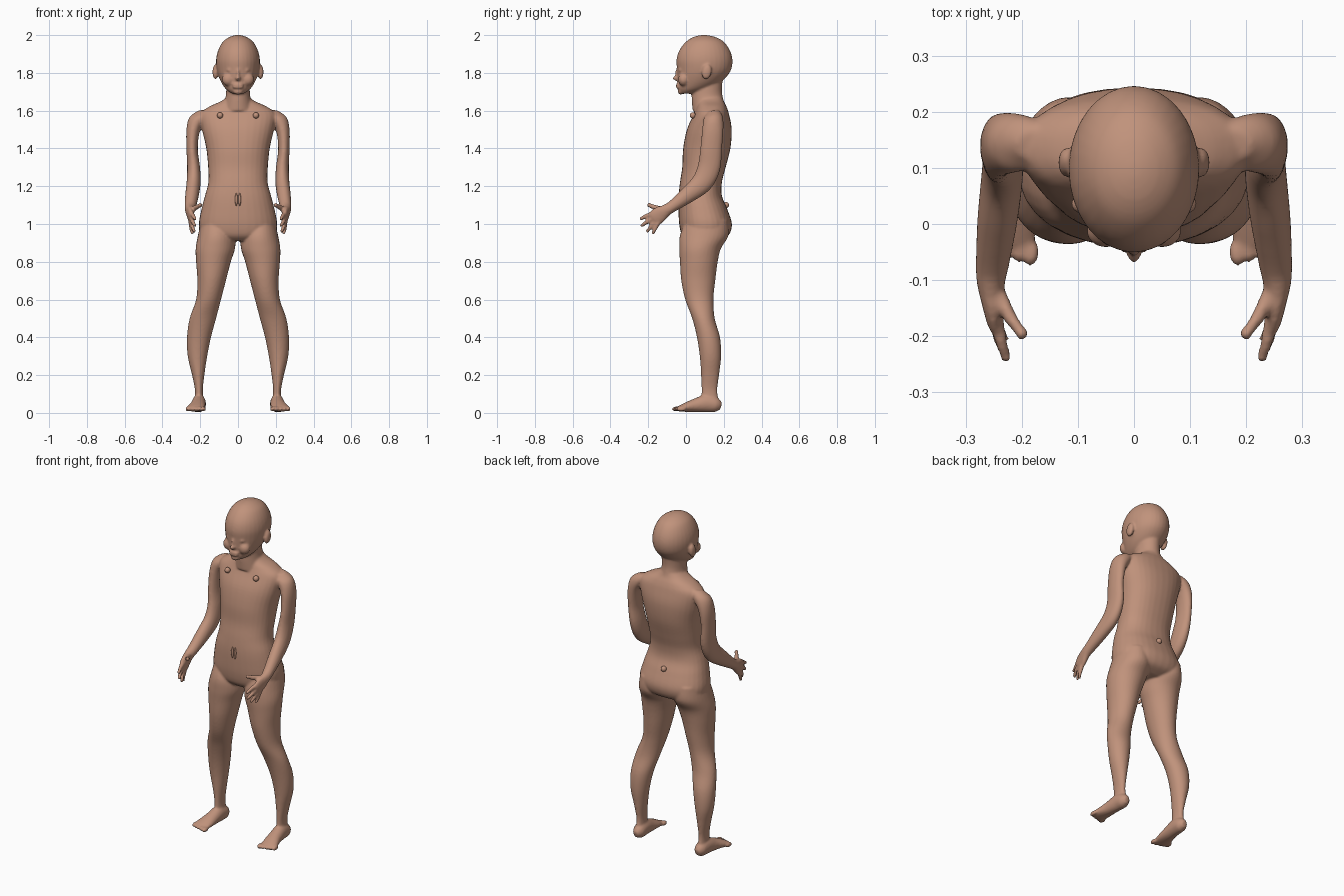
import bpy, bmesh, math
from mathutils import Vector, Matrix

skin = bpy.data.materials.new("warm tan")
skin.diffuse_color = (0.53, 0.29, 0.20, 1)
bm = bmesh.new()
X = Vector((1, 0, 0))


def spline(rows, steps=5):
    """Smooth curve through rows of numbers."""
    out = []
    for i in range(len(rows) - 1):
        p = [rows[max(i - 1, 0)], rows[i], rows[i + 1], rows[min(i + 2, len(rows) - 1)]]
        for k in range(steps):
            t = k / steps
            out.append([0.5 * (2 * b + (c - a) * t + (2 * a - 5 * b + 4 * c - d) * t * t
                               + (3 * b - a - 3 * c + d) * t ** 3) for a, b, c, d in zip(*p)])
    return out + [list(rows[-1])]


def loft(rows, flat=False, power=1.0, n=32):
    """Rows of (x, y, z, half width, half depth); flat keeps rings level."""
    rows = spline(rows)
    rings = []
    for i, (x, y, z, rx, rd) in enumerate(rows):
        a, b = rows[max(i - 1, 0)], rows[min(i + 1, len(rows) - 1)]
        tan = Vector((0, b[1] - a[1], b[2] - a[2])).normalized()
        d = Vector((0, 1, 0)) if flat else tan.cross(X)
        ring = []
        for k in range(n):
            c, s = math.cos(math.tau * k / n), math.sin(math.tau * k / n)
            c = math.copysign(abs(c) ** power, c)
            s = math.copysign(abs(s) ** power, s)
            ring.append(bm.verts.new(Vector((x, y, z)) + X * max(rx, .002) * c + d * max(rd, .002) * s))
        rings.append(ring)
    for r, q in zip(rings, rings[1:]):
        for k in range(n):
            bm.faces.new((r[k], r[(k + 1) % n], q[(k + 1) % n], q[k]))
    bm.faces.new(rings[0])
    bm.faces.new(rings[-1])


def stack(rows, power=1.0):
    """Rows of (z, x inner, x outer, y front, y back)."""
    loft([((a + b) / 2, (f + k) / 2, z, abs(b - a) / 2, (k - f) / 2) for z, a, b, f, k in rows], True, power)


def ball(c, r, target=None, tilt=0):
    m = Matrix.Translation(c) @ Matrix.Rotation(tilt, 4, 'X') @ Matrix.Diagonal((*r, 1))
    bmesh.ops.create_uvsphere(target or bm, u_segments=20, v_segments=14, radius=1, matrix=m)


# head, neck and torso
def centred(rows):
    return [(z, -w, w, f, k) for z, w, f, k in rows]


stack(centred([(2.0, .012, .08, .11), (1.99, .045, .04, .155), (1.965, .08, .0, .2), (1.92, .105, -.035, .232),
               (1.87, .116, -.05, .246), (1.82, .113, -.048, .24), (1.78, .102, -.046, .215),
               (1.74, .083, -.042, .17), (1.71, .06, -.04, .11), (1.69, .03, -.028, .03)]))
stack(centred([(1.80, .06, .06, .2), (1.72, .062, .035, .19), (1.67, .066, .03, .195), (1.60, .085, .035, .215)]))
stack(centred([(1.68, .05, .06, .19), (1.65, .09, .06, .2), (1.62, .155, .055, .215), (1.58, .2, .04, .228),
               (1.5, .19, .005, .242), (1.4, .168, -.015, .235), (1.3, .158, -.02, .21), (1.22, .157, -.032, .19),
               (1.15, .175, -.039, .19), (1.08, .193, -.04, .218), (1.0, .207, -.036, .243),
               (.94, .19, -.022, .225), (.91, .12, .01, .17)]), .88)
# face
ball((0, -.048, 1.772), (.014, .022, .014))
ball((0, -.046, 1.795), (.009, .012, .03))
for z in (1.738, 1.724):
    ball((0, -.042, z), (.03, .012, .007))
ball((0, -.028, 1.702), (.026, .016, .017))

for s in (-1, 1):
    # eyes, cheeks and ears
    ball((s * .041, -.026, 1.815), (.02, .014, .012))
    ball((s * .05, -.012, 1.765), (.035, .03, .035))
    ball((s * .12, .11, 1.805), (.015, .026, .04), tilt=-.2)
    # leg
    stack([(z, s * a, s * b, f, k) for z, a, b, f, k in [
        (1.02, .04, .195, .0, .22), (.94, .015, .212, -.032, .225), (.87, .016, .224, -.036, .185),
        (.8, .038, .222, -.032, .168), (.7, .064, .215, -.025, .155), (.6, .09, .222, -.004, .145),
        (.5, .116, .256, .033, .152), (.4, .143, .27, .058, .18), (.3, .163, .266, .073, .186),
        (.2, .178, .243, .08, .175), (.12, .186, .228, .082, .166), (.05, .18, .232, .08, .175)]])
    # foot and toes
    loft([(s * x, y, z, a, d) for x, y, z, a, d in [
        (.205, .186, .035, .015, .018), (.205, .16, .042, .033, .038), (.207, .11, .05, .037, .046),
        (.212, .05, .04, .04, .036), (.22, 0, .03, .047, .025), (.226, -.035, .022, .05, .016)]])
    for i in range(5):
        ball((s * (.184 + i * .021), -.05 + .006 * i, .021), (.015 - i * .0012, .026, .013))
    # arm down to the palm
    loft([(s * x, y, z, a, d) for x, y, z, a, d in [
        (.16, .14, 1.60, .05, .03), (.205, .145, 1.565, .052, .05), (.236, .142, 1.5, .037, .056),
        (.243, .133, 1.4, .03, .057), (.235, .122, 1.3, .034, .06), (.235, .085, 1.22, .037, .056),
        (.243, .01, 1.155, .036, .044), (.252, -.07, 1.095, .03, .031), (.255, -.105, 1.073, .025, .032),
        (.252, -.14, 1.05, .019, .043), (.247, -.17, 1.028, .015, .042), (.245, -.18, 1.02, .008, .03)]])
    # fingers and thumb: start, middle, tip
    for a, b, c, r in [((.247, -.16, 1.055), (.238, -.205, 1.045), (.228, -.238, 1.028), .0115),
                       ((.247, -.165, 1.035), (.24, -.205, 1.012), (.229, -.232, .993), .0115),
                       ((.247, -.16, 1.015), (.241, -.187, .985), (.232, -.203, .963), .011),
                       ((.25, -.145, 1.01), (.248, -.163, .975), (.243, -.174, .953), .0105),
                       ((.245, -.12, 1.075), (.222, -.165, 1.088), (.2, -.195, 1.1), .014)]:
        loft([(s * p[0], p[1], p[2], r * k, r * k) for p, k in ((a, 1.2), (b, 1), (c, .85))], n=16)
        ball((s * c[0], c[1], c[2]), (r * .87,) * 3)


def finish(name, b):
    bmesh.ops.recalc_face_normals(b, faces=b.faces)
    for f in b.faces:
        f.smooth = True
    me = bpy.data.meshes.new(name)
    b.to_mesh(me)
    b.free()
    me.materials.append(skin)
    ob = bpy.data.objects.new(name, me)
    bpy.context.collection.objects.link(ob)
    return ob


# fuse everything into one smooth skin
body = finish("mannequin_body", bm)
mod = body.modifiers.new("fuse", 'REMESH')
mod.mode, mod.voxel_size, mod.use_smooth_shade = 'VOXEL', .0062, True
mod = body.modifiers.new("soften", 'SMOOTH')
mod.factor, mod.iterations = .5, 5

# small round studs on the upper chest and lower back, and twin waist tabs
for name, c, r in [("chest_stud_left", (.095, .036, 1.575), (.016,) * 3),
                   ("chest_stud_right", (-.095, .036, 1.575), (.016,) * 3),
                   ("back_stud", (0, .212, 1.1), (.016,) * 3),
                   ("waist_tab_left", (.009, -.04, 1.13), (.007, .008, .034)),
                   ("waist_tab_right", (-.009, -.04, 1.13), (.007, .008, .034))]:
    b = bmesh.new()
    ball(c, r, b)
    finish(name, b)
